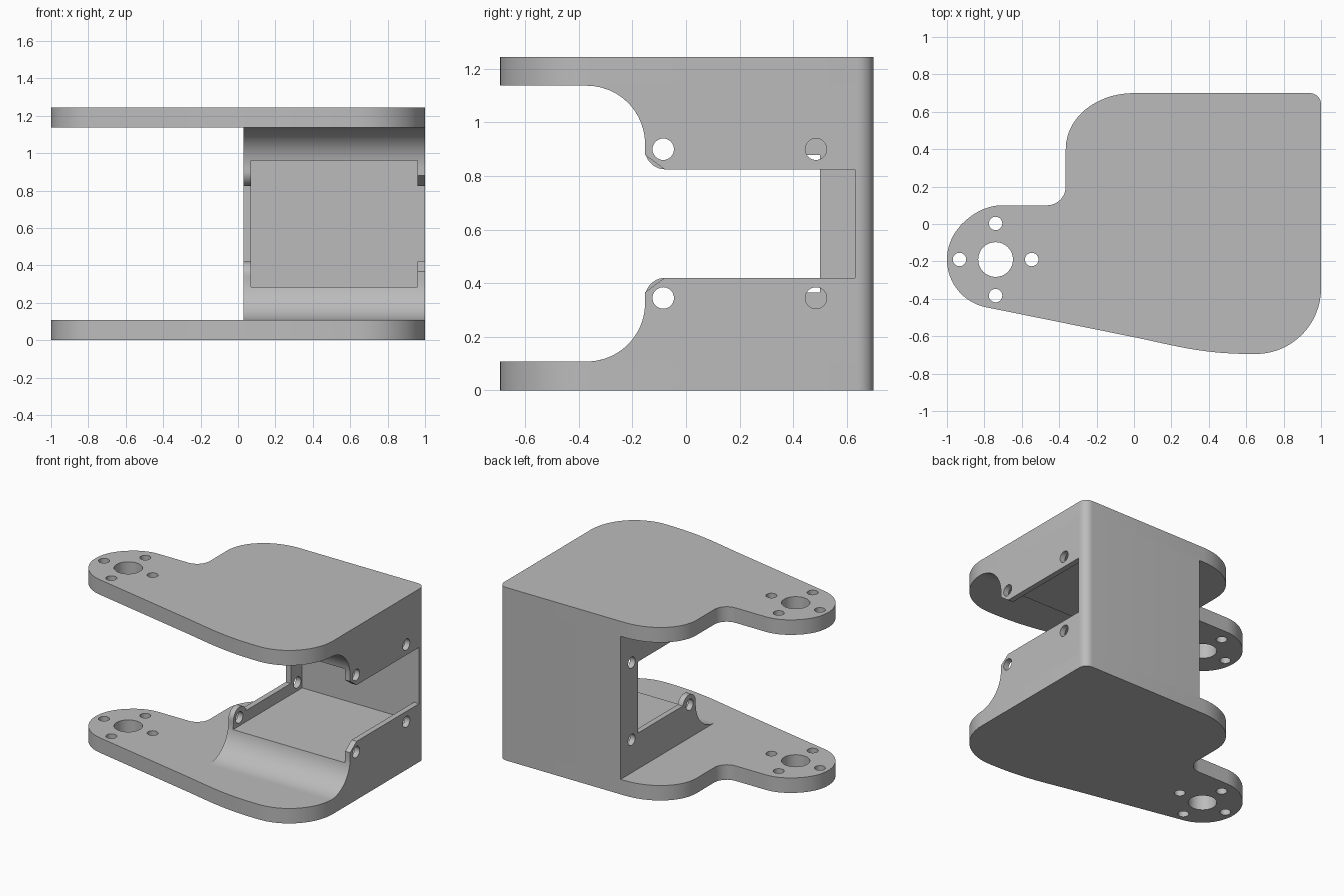
import bpy, bmesh, math
from mathutils import Matrix, Vector

cube = bpy.data.objects.get("Cube")
if cube:
    bpy.data.objects.remove(cube)

H = 1.245           # total height
T = 0.108           # plate thickness
BACK = 0.63         # inner face of the back wall
YZ = Matrix(((0, 0, 1, 0), (1, 0, 0, 0), (0, 1, 0, 0), (0, 0, 0, 1)))
XY = Matrix.Identity(4)

grey = bpy.data.materials.new("light grey")
grey.use_nodes = True
colour = (0.5, 0.5, 0.5, 1)
grey.diffuse_color = colour
grey.node_tree.nodes["Principled BSDF"].inputs["Base Color"].default_value = colour


def arc(cx, cy, r, a0, a1, n=16):
    angles = [math.radians(a0 + (a1 - a0) * i / n) for i in range(n + 1)]
    return [(cx + r * math.cos(a), cy + r * math.sin(a)) for a in angles]


def circle(cx, cy, r, n=32):
    return arc(cx, cy, r, 0, 360, n)[:-1]


def bezier(a, b, c, d, n=14):
    a, b, c, d = map(Vector, (a, b, c, d))
    out = []
    for i in range(n + 1):
        t = i / n
        s = 1 - t
        p = a * s**3 + b * (3 * s * s * t) + c * (3 * s * t * t) + d * t**3
        out.append((p.x, p.y))
    return out


def flip(loop):
    return [(y, H - z) for y, z in reversed(loop)]


def extrude(name, loops, start, end, frame):
    """Fill an outline with holes and extrude it between two offsets."""
    bm = bmesh.new()
    edges = []
    for loop in loops:
        clean = [p for i, p in enumerate(loop) if math.dist(p, loop[i - 1]) > 1e-5]
        verts = [bm.verts.new((x, y, start)) for x, y in clean]
        edges += [bm.edges.new((v, verts[i - 1])) for i, v in enumerate(verts)]
    bmesh.ops.triangle_fill(bm, edges=edges, use_beauty=True, normal=(0, 0, 1))
    new = bmesh.ops.extrude_face_region(bm, geom=bm.faces[:], use_keep_orig=True)
    moved = [g for g in new["geom"] if isinstance(g, bmesh.types.BMVert)]
    bmesh.ops.translate(bm, verts=moved, vec=(0, 0, end - start))
    bmesh.ops.recalc_face_normals(bm, faces=bm.faces[:])
    bm.transform(frame)
    mesh = bpy.data.meshes.new(name)
    bm.to_mesh(mesh)
    bm.free()
    mesh.materials.append(grey)
    obj = bpy.data.objects.new(name, mesh)
    bpy.context.collection.objects.link(obj)
    bpy.ops.object.select_all(action="DESELECT")
    obj.select_set(True)
    bpy.context.view_layer.objects.active = obj
    bpy.ops.object.shade_smooth_by_angle(angle=math.radians(30))


# Arm plates with a pivot hole and four screw holes
px, py = -0.74, -0.19
outline = (
    bezier((0, -0.605), (0.2, -0.645), (0.35, -0.695), (0.63, -0.695))
    + arc(0.65, -0.345, 0.35, -88, 0)
    + arc(0.94, 0.64, 0.06, 0, 90, 8)
    + bezier((0, 0.7), (-0.2, 0.7), (-0.365, 0.57), (-0.365, 0.4))
    + arc(-0.465, 0.2, 0.1, 0, -90)
    + bezier((-0.7, 0.1), (-0.79, 0.1), (-0.86, 0.06), (-0.925, -0.005))
    + arc(px, py, 0.26, 140, 259, 24)
)
holes = [circle(px, py, 0.093)]
for dx, dy in ((1, 0), (-1, 0), (0, 1), (0, -1)):
    holes.append(circle(px + 0.193 * dx, py + 0.193 * dy, 0.036, 24))
extrude("bottom_plate", [outline] + holes, 0, T, XY)
extrude("top_plate", [outline] + holes, H - T, H, XY)

# Back wall with one rounded corner
wall = [(0.03, BACK), (1, BACK)] + arc(0.94, 0.64, 0.06, 0, 90, 8) + [(0.03, 0.7)]
extrude("back_wall", [wall], T, H - T, XY)

# Curved front edge shared by the side walls and the inner blocks
cy, cz, r = -0.37, 0.325, 0.325 - T
front_curve = arc(cy, cz, r, -90, 0, 20)
tip = cy + r

# Floor and ceiling of the pocket
floor_z = 0.285
stop = math.degrees(math.asin((floor_z - cz) / r))
block = arc(cy, cz, r, -90, stop, 20) + [(BACK, floor_z), (BACK, T)]
extrude("pocket_floor", [block], 0.07, 0.96, YZ)
extrude("pocket_ceiling", [flip(block)], 0.07, 0.96, YZ)

# Right side wall: lower and upper cheeks with chamfered tips
hole_y, hole_z, hole_r = -0.085, 0.345, 0.04
cheek = front_curve + [(tip, 0.366), (-0.08, 0.42), (BACK, 0.42), (BACK, T)]
cheek_loops = [cheek, circle(hole_y, hole_z, hole_r), circle(0.485, hole_z, hole_r)]
extrude("lower_right_cheek", cheek_loops, 0.96, 1, YZ)
extrude("upper_right_cheek", [flip(l) for l in cheek_loops], 0.96, 1, YZ)

# Left side wall: C shape with rounded screw tabs
half = front_curve + arc(tip + 0.075, hole_z, 0.075, 180, 16, 20) + [(0.5, 0.366)]
side = half + flip(half) + [(BACK, H - T), (BACK, T)]
side_holes = [circle(hole_y, hole_z, hole_r), circle(0.575, hole_z, hole_r)]
extrude("left_side_wall", [side] + side_holes + [flip(h) for h in side_holes], 0.03, 0.07, YZ)
